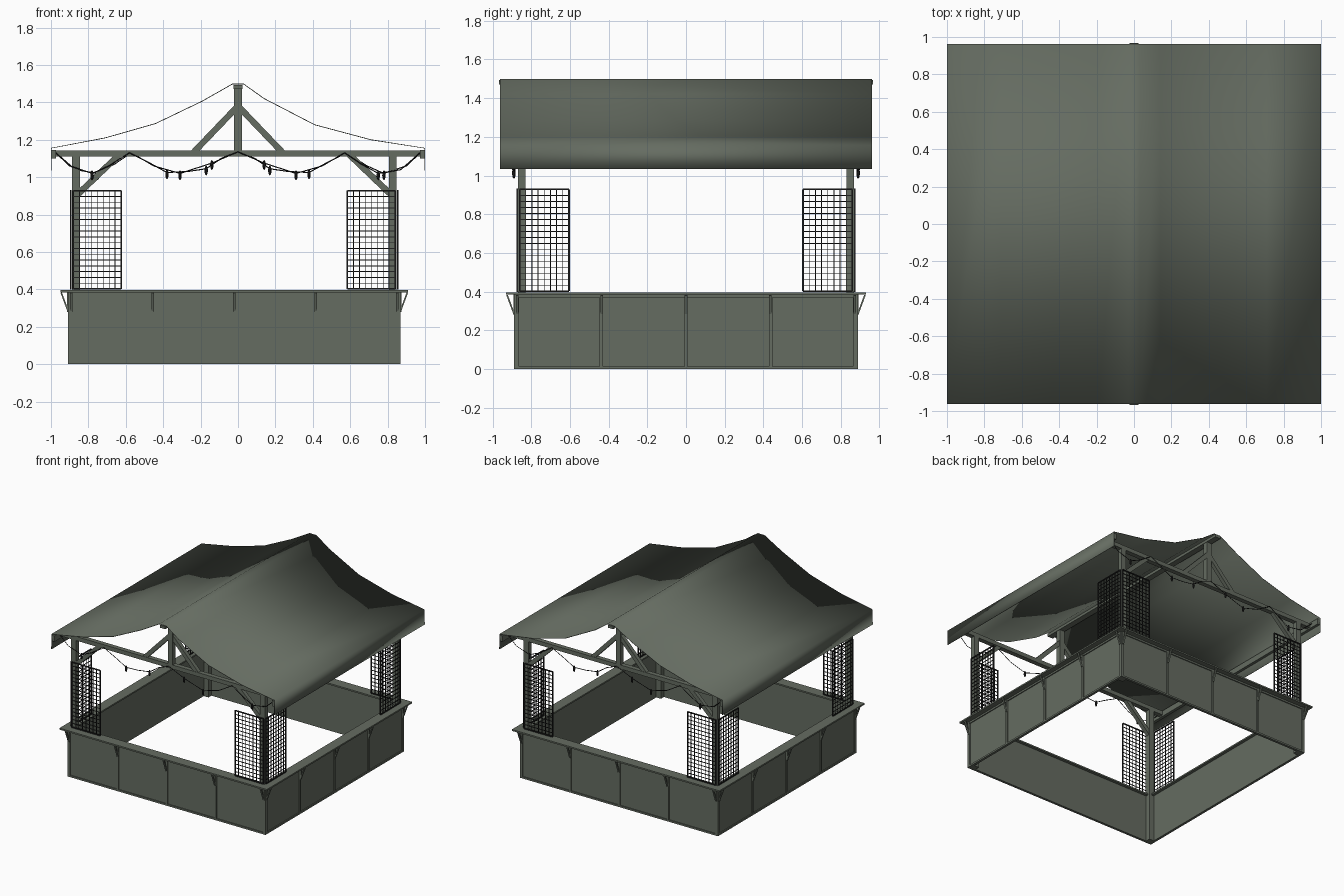
import bpy, bmesh, math
from mathutils import Matrix, Vector

if "Cube" in bpy.data.objects:
    bpy.data.objects.remove(bpy.data.objects["Cube"])

GREY = bpy.data.materials.new("canvas_green")
GREY.diffuse_color = (0.13, 0.15, 0.12, 1)
GREY.use_nodes = True
GREY.node_tree.nodes["Principled BSDF"].inputs["Base Color"].default_value = GREY.diffuse_color
DARK = bpy.data.materials.new("dark_metal")
DARK.diffuse_color = (0.015, 0.015, 0.015, 1)
DARK.use_nodes = True
DARK.node_tree.nodes["Principled BSDF"].inputs["Base Color"].default_value = DARK.diffuse_color
CX = -0.02          # the stall base sits slightly left of the roof centre


def add_box(bm, lo, hi, m=Matrix()):
    lo, hi = Vector(lo), Vector(hi)
    size = hi - lo
    bmesh.ops.create_cube(bm, size=1, matrix=m @ Matrix.Translation((lo + hi) / 2)
                          @ Matrix.Diagonal((*size, 1)))


def add_bar(bm, a, b, w, d, m=Matrix()):
    # beam between two points; w in the slope plane, d across it
    a, b = Vector(a), Vector(b)
    z = (b - a).normalized()
    side = Vector((0, 1, 0)) if abs(z.x) > 1e-4 else Vector((1, 0, 0))
    x = side.cross(z).normalized()
    rot = Matrix((x, side, z)).transposed().to_4x4()
    bmesh.ops.create_cube(bm, size=1, matrix=m @ Matrix.Translation((a + b) / 2) @ rot
                          @ Matrix.Diagonal((w, d, (b - a).length, 1)))


def finish(bm, name, mat=GREY):
    bmesh.ops.recalc_face_normals(bm, faces=bm.faces)
    me = bpy.data.meshes.new(name)
    bm.to_mesh(me)
    bm.free()
    me.materials.append(mat)
    ob = bpy.data.objects.new(name, me)
    bpy.context.collection.objects.link(ob)
    return ob


# four sides: each built facing -y, then turned around the base centre
for i, side in enumerate(("front", "right", "back", "left")):
    m = Matrix.Translation((CX, 0, 0)) @ Matrix.Rotation(i * math.pi / 2, 4, 'Z')

    # wall panel with rails and dividers
    bm = bmesh.new()
    add_box(bm, (-0.88, -0.88, 0.005), (0.88, -0.868, 0.385), m)
    add_box(bm, (-0.888, -0.888, 0), (0.888, -0.868, 0.014), m)
    add_box(bm, (-0.888, -0.888, 0.37), (0.888, -0.868, 0.385), m)
    for k in range(5):
        x = -0.876 + k * 0.438
        w = 0.012 if k in (0, 4) else 0.008
        add_box(bm, (x - w, -0.888, 0.003), (x + w, -0.87, 0.383), m)
    finish(bm, side + "_wall")

    # counter top, mitred at the corners
    bm = bmesh.new()
    vs = [[bm.verts.new(m @ Vector((x, y, z))) for x, y in
           ((-0.93, -0.93), (0.93, -0.93), (0.845, -0.845), (-0.845, -0.845))]
          for z in (0.384, 0.396)]
    bm.faces.new(vs[0])
    bm.faces.new(vs[1])
    for k in range(4):
        n = (k + 1) % 4
        bm.faces.new((vs[0][k], vs[0][n], vs[1][n], vs[1][k]))
    finish(bm, side + "_counter")

    # counter brackets
    bm = bmesh.new()
    for k in range(5):
        x = -0.872 + k * 0.436
        add_bar(bm, (x, -0.889, 0.285), (x, -0.925, 0.382), 0.008, 0.014, m)
        add_box(bm, (x - 0.007, -0.893, 0.28), (x + 0.007, -0.886, 0.385), m)
    finish(bm, side + "_brackets")

    # wire lattice screens beside the posts
    bm = bmesh.new()
    for x0, x1 in ((-0.86, -0.605), (0.605, 0.86)):
        z0, z1, y = 0.402, 0.928, -0.873
        for k in range(9):
            t, x = (0.004 if k in (0, 8) else 0.0022), x0 + (x1 - x0) * k / 8
            add_box(bm, (x - t, y - t, z0), (x + t, y + t, z1), m)
        for k in range(18):
            t, z = (0.004 if k in (0, 17) else 0.0022), z0 + (z1 - z0) * k / 17
            add_box(bm, (x0, y - t, z - t), (x1, y + t, z + t), m)
    finish(bm, side + "_lattice", DARK)

# corner posts
bm = bmesh.new()
for sx in (-1, 1):
    for sy in (-1, 1):
        x, y = CX + sx * 0.847, sy * 0.849
        add_box(bm, (x - 0.021, y - 0.019, 0), (x + 0.021, y + 0.019, 1.12))
finish(bm, "corner_posts")

# gable trusses
for sy, name in ((-1, "front_truss"), (1, "back_truss")):
    y = sy * 0.849
    bm = bmesh.new()
    add_box(bm, (-0.985, y - 0.019, 1.11), (0.985, y + 0.019, 1.143))
    add_box(bm, (-0.021, y - 0.019, 1.14), (0.021, y + 0.019, 1.48))
    for s in (-1, 1):
        add_bar(bm, (s * 0.24, y, 1.13), (s * 0.01, y, 1.37), 0.033, 0.032)
        add_bar(bm, (CX + s * 0.84, y, 0.905), (CX + s * 0.61, y, 1.125), 0.033, 0.032)
    finish(bm, name)

# ridge beam and eave beams
bm = bmesh.new()
add_box(bm, (-0.024, -0.967, 1.472), (0.024, 0.967, 1.493))
finish(bm, "ridge_beam")
bm = bmesh.new()
for s in (-1, 1):
    add_box(bm, (s * 0.985 - 0.011, -0.958, 1.10), (s * 0.985 + 0.011, 0.958, 1.146))
finish(bm, "eave_beams")

# canvas roof with hanging side valances
profile = [(-0.999, 1.035), (-0.999, 1.155), (-0.71, 1.21), (-0.44, 1.287), (-0.19, 1.407),
           (-0.03, 1.498), (0.03, 1.498), (0.14, 1.42), (0.41, 1.28), (0.71, 1.2),
           (0.999, 1.155), (0.999, 1.035)]
bm = bmesh.new()
rows = [[bm.verts.new((x, y, z)) for x, z in profile] for y in (-0.962, 0.962)]
for k in range(len(profile) - 1):
    bm.faces.new((rows[0][k], rows[1][k], rows[1][k + 1], rows[0][k + 1]))
roof = finish(bm, "canvas_roof")
mod = roof.modifiers.new("thickness", 'SOLIDIFY')
mod.thickness = 0.004
mod.offset = 0
bpy.context.view_layer.objects.active = roof
roof.select_set(True)
bpy.ops.object.shade_smooth_by_angle(angle=math.radians(35))

# string lights: draped cord with small bulbs, the back one turned half round
cord = [(-0.985, 1.14), (-0.9, 1.06), (-0.78, 1.02), (-0.69, 1.06), (-0.58, 1.13), (-0.48, 1.08),
        (-0.38, 1.025), (-0.27, 1.03), (-0.17, 1.045), (-0.09, 1.1), (0, 1.135), (0.14, 1.075),
        (0.31, 1.02), (0.45, 1.06), (0.57, 1.13), (0.66, 1.07), (0.75, 1.02), (0.87, 1.04),
        (0.985, 1.14)]
for sg, name in ((1, "front"), (-1, "back")):
    cu = bpy.data.curves.new(name + "_light_cord", 'CURVE')
    cu.dimensions = '3D'
    cu.bevel_depth = 0.003
    cu.bevel_resolution = 0
    sp = cu.splines.new('POLY')
    sp.points.add(len(cord) - 1)
    for p, (x, z) in zip(sp.points, cord):
        p.co = (sg * x, -0.888 * sg, z, 1)
    cu.materials.append(DARK)
    bpy.context.collection.objects.link(bpy.data.objects.new(name + "_light_cord", cu))
    bm = bmesh.new()
    for k in (2, 6, 8, 11, 12, 16):
        x, z = cord[k]
        bmesh.ops.create_uvsphere(bm, u_segments=8, v_segments=6, radius=1, matrix=
                                  Matrix.Translation((sg * x, -0.89 * sg, z - 0.01))
                                  @ Matrix.Diagonal((0.009, 0.009, 0.026, 1)))
    finish(bm, name + "_bulbs", DARK)
